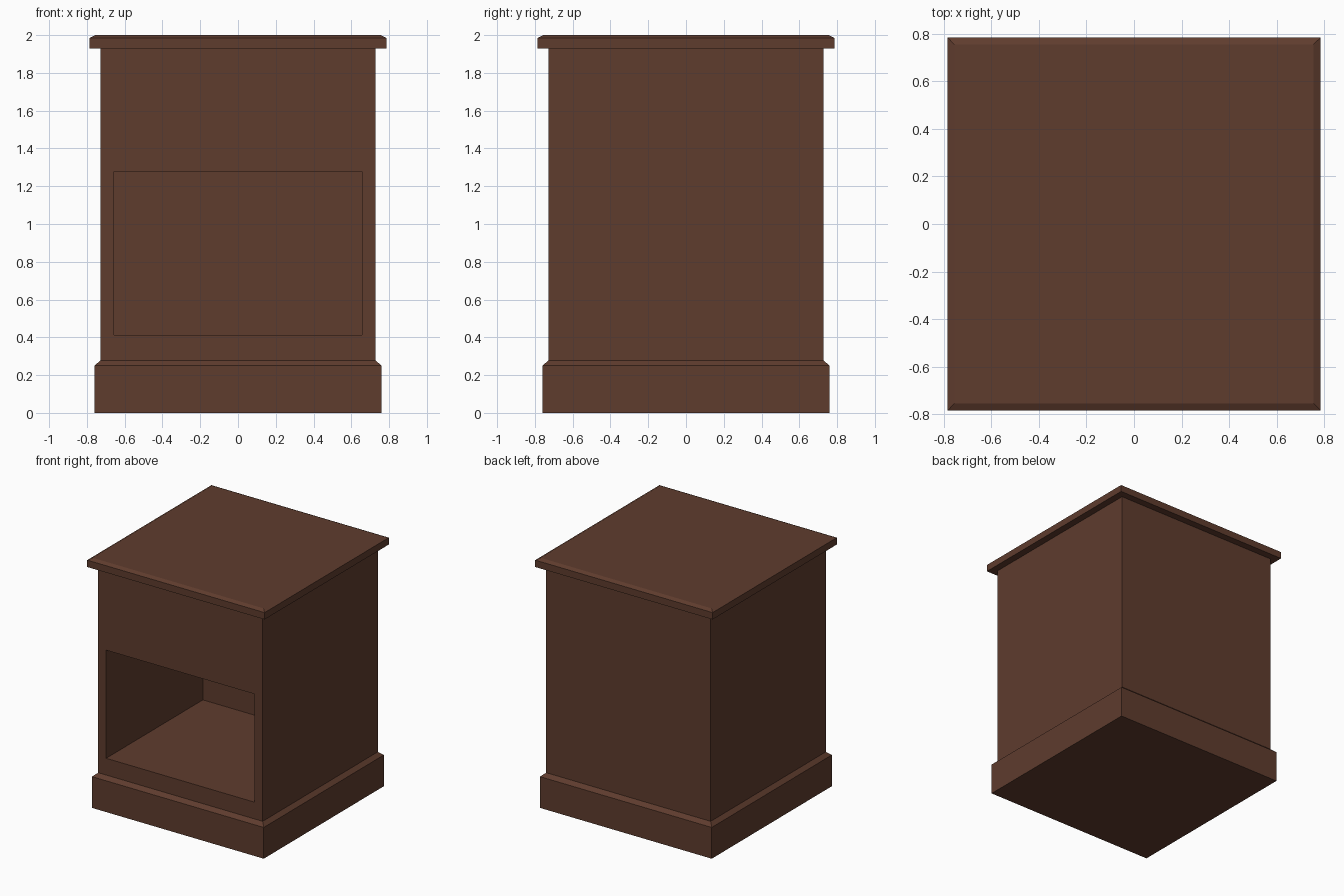
import bpy, bmesh

if "Cube" in bpy.data.objects:
    bpy.data.objects.remove(bpy.data.objects["Cube"])

# Single dark walnut colour
wood = bpy.data.materials.new("dark brown wood")
wood.diffuse_color = (0.114, 0.045, 0.027, 1)
wood.use_nodes = True
wood.node_tree.nodes["Principled BSDF"].inputs["Base Color"].default_value = wood.diffuse_color


def finish(name, bm):
    bmesh.ops.recalc_face_normals(bm, faces=bm.faces[:])
    mesh = bpy.data.meshes.new(name)
    bm.to_mesh(mesh)
    bm.free()
    mesh.materials.append(wood)
    obj = bpy.data.objects.new(name, mesh)
    bpy.context.collection.objects.link(obj)
    return obj


def stacked(profile):
    """Square solid through (half_width, z) levels, capped at both ends."""
    bm = bmesh.new()
    rings = [[bm.verts.new((sx * w, sy * w, z))
              for sx, sy in ((-1, -1), (1, -1), (1, 1), (-1, 1))]
             for w, z in profile]
    for low, high in zip(rings, rings[1:]):
        for i in range(4):
            j = (i + 1) % 4
            bm.faces.new((low[i], low[j], high[j], high[i]))
    bm.faces.new(rings[0][::-1])
    bm.faces.new(rings[-1])
    bm.normal_update()
    return bm


# Plinth with chamfered upper edge
finish("plinth", stacked([(0.76, 0), (0.76, 0.25), (0.728, 0.278)]))

# Overhanging top with chamfered upper edge
finish("table_top", stacked([(0.785, 1.93), (0.785, 1.985), (0.756, 2.0)]))

# Cabinet body with an open compartment pushed in from the front
bm = stacked([(0.728, 0.278), (0.728, 1.93)])
front = min(bm.faces, key=lambda f: f.calc_center_median().y)
bmesh.ops.inset_individual(bm, faces=[front], thickness=0.1)
for v in front.verts:
    v.co.z = 1.277 if v.co.z > 1 else 0.412
back = bmesh.ops.extrude_discrete_faces(bm, faces=[front])["faces"][0]
for v in back.verts:
    v.co.y = 0.495
finish("cabinet_body", bm)
